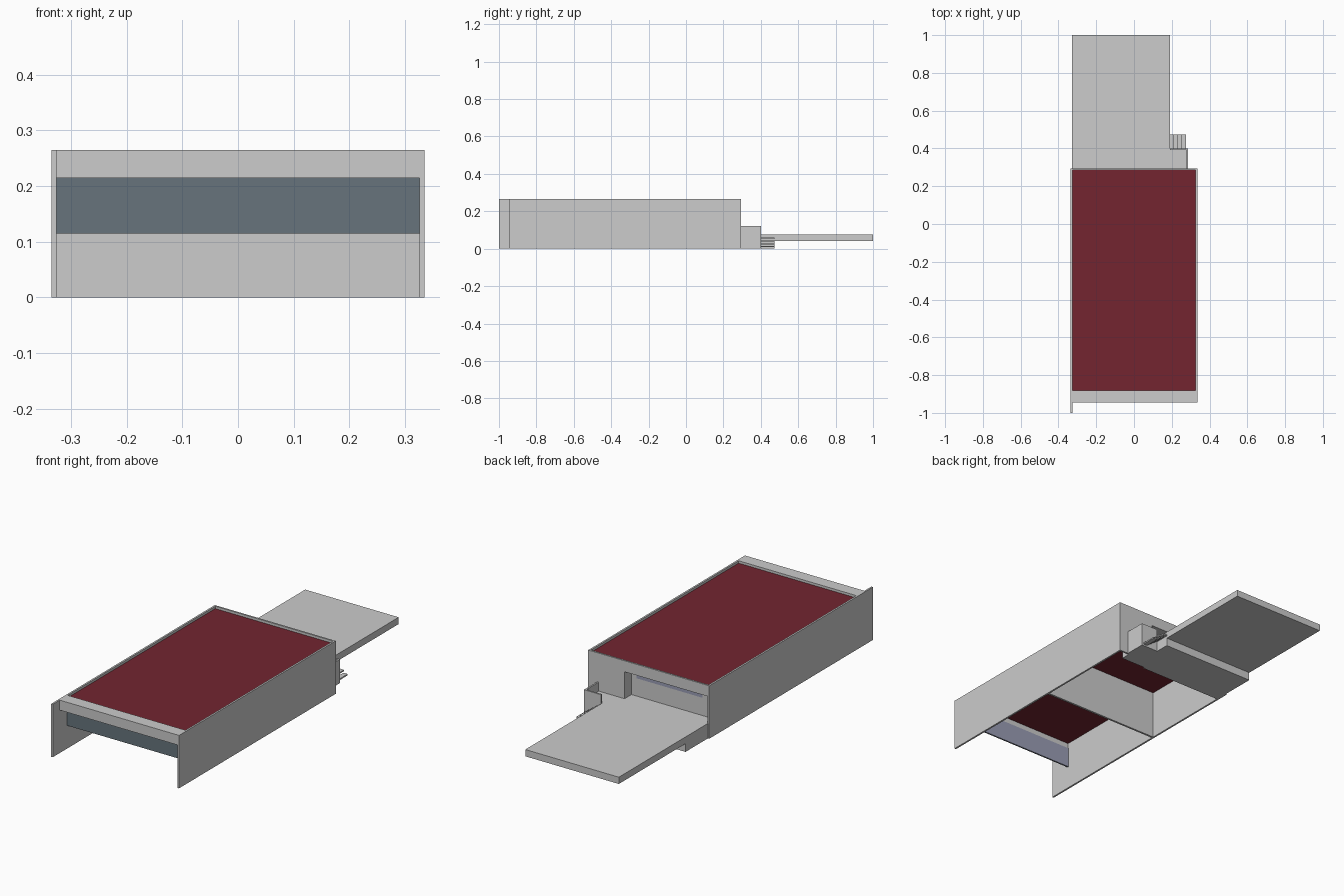
import bpy, bmesh

if "Cube" in bpy.data.objects:
    bpy.data.objects.remove(bpy.data.objects["Cube"])


def srgb(r, g, b):
    lin = lambda c: ((c / 255 + 0.055) / 1.055) ** 2.4 if c > 10 else c / 255 / 12.92
    return (lin(r), lin(g), lin(b), 1)


def material(name, rgb):
    m = bpy.data.materials.new(name)
    m.diffuse_color = srgb(*rgb)
    m.use_nodes = True
    m.node_tree.nodes["Principled BSDF"].inputs["Base Color"].default_value = m.diffuse_color
    return m


GRAY = material("light_gray", (204, 204, 204))
RED = material("dark_red", (115, 37, 48))
SLATE = material("slate_glass", (103, 116, 124))
BLUE = material("blue_gray", (154, 158, 181))


def box(name, x0, x1, y0, y1, z0, z1, mat=GRAY):
    """Axis-aligned box given by its limits."""
    bm = bmesh.new()
    bmesh.ops.create_cube(bm, size=1)
    for v in bm.verts:
        v.co.x = x1 if v.co.x > 0 else x0
        v.co.y = y1 if v.co.y > 0 else y0
        v.co.z = z1 if v.co.z > 0 else z0
    mesh = bpy.data.meshes.new(name)
    bm.to_mesh(mesh)
    bm.free()
    mesh.materials.append(mat)
    ob = bpy.data.objects.new(name, mesh)
    bpy.context.collection.objects.link(ob)
    return ob


W, I = 0.335, 0.326          # outer and inner half width
H = 0.265                    # parapet height
BACK, RECESS = 0.295, 0.24   # rear wall and dock recess
DOOR = 0.134                 # right edge of the dock opening

# Side walls: the left one runs further forward
box("left_wall", -W, -I, -1.0, BACK, 0, H)
box("right_wall", I, W, -0.945, BACK, 0, H)

# Roof and front fascia
box("roof", -I, I, -0.882, 0.287, 0.245, 0.253, RED)
box("front_fascia", -I, I, -0.945, -0.882, 0.215, H)
box("right_fascia_end", I, W, -0.945, -0.882, 0.215, H)

# Hanging front window: dark outside, bluish inside
box("front_window", -I, I, -0.886, -0.882, 0.115, 0.215, SLATE)
box("front_window_lining", -I, I, -0.882, -0.878, 0.115, 0.217, BLUE)

# Cross wall inside the hall
box("partition", -I, I, -0.255, -0.245, 0, 0.245)

# Rear wall with recessed loading dock
box("rear_wall_right", DOOR, I, 0.286, BACK, 0, H)
box("rear_parapet", -I, DOOR, 0.286, BACK, 0.21, H)
box("dock_ceiling", -I, DOOR, RECESS, 0.286, 0.21, 0.215)
box("dock_reveal", DOOR, DOOR + 0.008, RECESS, 0.286, 0, 0.215)
box("dock_back_wall", -I, DOOR, RECESS - 0.008, RECESS, 0, 0.215)
box("dock_window", -0.26, 0.105, RECESS, RECESS + 0.002, 0.165, 0.20, BLUE)

# Loading platform on its base
box("dock_floor", -I, 0.275, RECESS, BACK, 0, 0.075)
box("platform_base", -0.328, 0.19, BACK, 0.472, 0, 0.041)
box("platform", -0.328, 0.19, BACK, 1.0, 0.041, 0.075)

# Side landing with low parapets
box("landing", 0.19, 0.277, BACK, 0.392, 0, 0.075)
box("landing_side_parapet", 0.277, 0.285, BACK, 0.40, 0, 0.12)
box("landing_back_parapet", 0.19, 0.277, 0.392, 0.40, 0, 0.12)

# Open stair treads going down to the right
for i in range(4):
    x, z = 0.19 + 0.021 * i, 0.06 - 0.015 * i
    box(f"stair_tread_{i + 1}", x, x + 0.023, 0.40, 0.474, z - 0.007, z)
